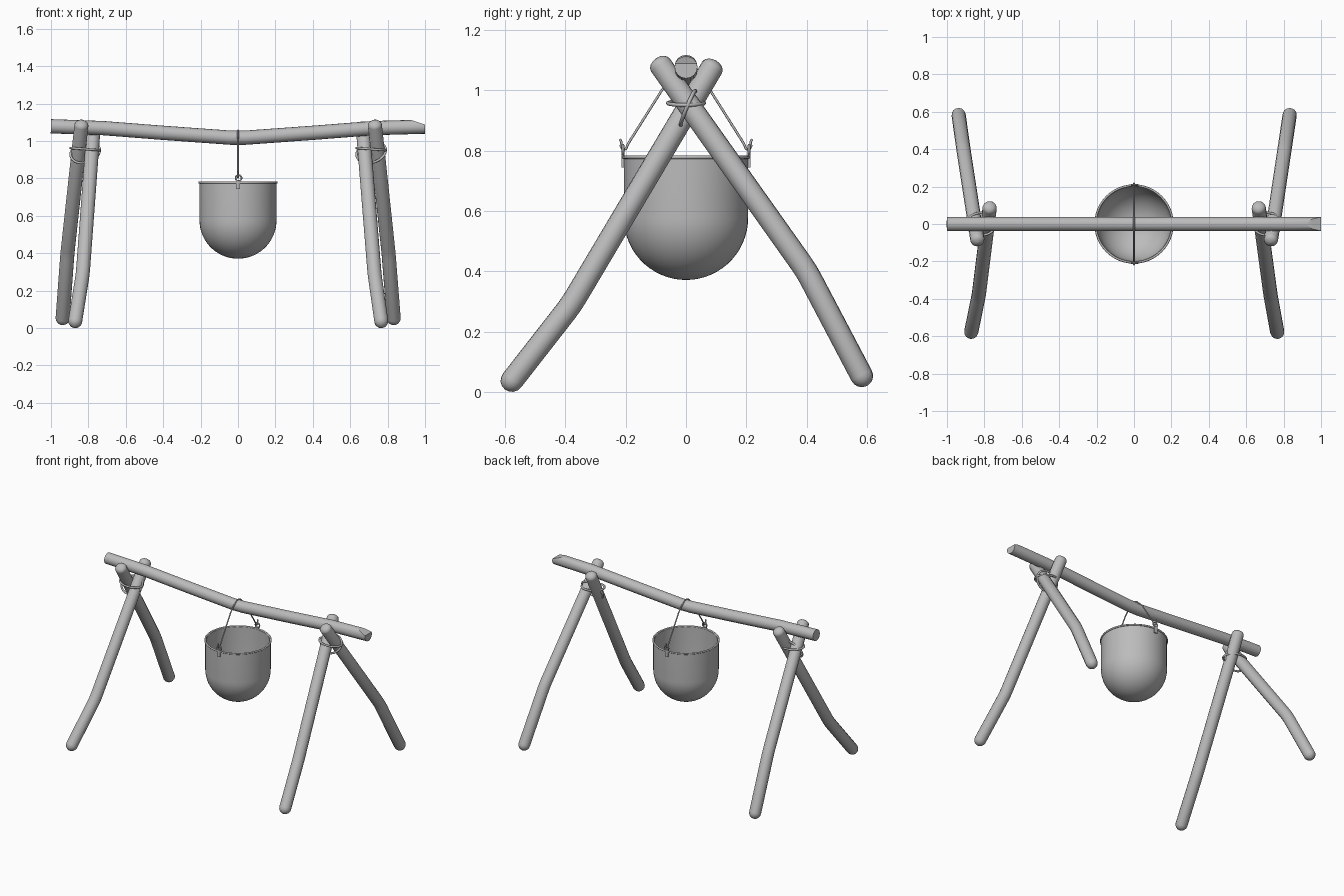
import bpy, bmesh, math
from mathutils import Vector

cube = bpy.data.objects.get("Cube")
if cube:
    bpy.data.objects.remove(cube, do_unlink=True)

grey = bpy.data.materials.new("plain grey")
grey.use_nodes = True
grey.diffuse_color = (0.5, 0.5, 0.5, 1)
bsdf = grey.node_tree.nodes["Principled BSDF"]
bsdf.inputs["Base Color"].default_value = (0.5, 0.5, 0.5, 1)
bsdf.inputs["Roughness"].default_value = 0.8


def finish(name, mesh, angle=40):
    """Link a mesh as a named, coloured, smooth part."""
    mesh.materials.clear()
    mesh.materials.append(grey)
    ob = bpy.data.objects.new(name, mesh)
    bpy.context.collection.objects.link(ob)
    bpy.ops.object.select_all(action='DESELECT')
    ob.select_set(True)
    bpy.context.view_layer.objects.active = ob
    bpy.ops.object.shade_smooth_by_angle(angle=math.radians(angle))
    return ob


def tube_mesh(points, radius, closed=False, sides=5, scales=None):
    """Sweep a round section along a polyline."""
    cu = bpy.data.curves.new("path", 'CURVE')
    cu.dimensions = '3D'
    cu.bevel_depth = radius
    cu.bevel_resolution = sides
    cu.use_fill_caps = True
    sp = cu.splines.new('POLY')
    sp.points.add(len(points) - 1)
    for i, p in enumerate(points):
        sp.points[i].co = (*p, 1)
        sp.points[i].radius = scales[i] if scales else 1
    sp.use_cyclic_u = closed
    tmp = bpy.data.objects.new("path", cu)
    bpy.context.collection.objects.link(tmp)
    deps = bpy.context.evaluated_depsgraph_get()
    mesh = bpy.data.meshes.new_from_object(tmp.evaluated_get(deps))
    bpy.data.objects.remove(tmp, do_unlink=True)
    bpy.data.curves.remove(cu)
    return mesh


def rounded_pole(name, points, radius):
    """Pole with domed ends and a slightly softened knee."""
    foot, knee, top = [Vector(p) for p in points]
    down, up = (foot - knee).normalized(), (top - knee).normalized()
    angles = [math.radians(a) for a in (86, 65, 45, 22, 0)]
    path = [foot + down * radius * (math.sin(a) - 1) for a in angles]
    scales = [math.cos(a) for a in angles]
    path += [knee + down * 0.03, knee + (down + up) * 0.03 * 0.25, knee + up * 0.03]
    scales += [1, 1, 1]
    path += [top + up * radius * (math.sin(a) * 0.7 - 0.7) for a in reversed(angles)]
    scales += [math.cos(a) for a in reversed(angles)]
    return finish(name, tube_mesh(path, radius, scales=scales), 60)


# Crossed legs: (foot, knee, top) for each pole
legs = {
    "right_front_leg": ((-0.875, -0.6, 0.008), (-0.83, -0.38, 0.29), (-0.77, 0.1, 1.098)),
    "right_back_leg": ((-0.94, 0.6, 0.02), (-0.912, 0.4, 0.4), (-0.835, -0.1, 1.105)),
    "left_front_leg": ((0.77, -0.6, 0.008), (0.73, -0.38, 0.29), (0.665, 0.1, 1.098)),
    "left_back_leg": ((0.835, 0.6, 0.02), (0.805, 0.4, 0.4), (0.73, -0.1, 1.105)),
}
for name, pts in legs.items():
    rounded_pole(name, pts, 0.038)

# Sagging crossbeam with one end cut at a slant
beam_path = [(-1, 0, 1.079), (-0.72, 0, 1.069), (-0.4, 0, 1.044), (-0.04, 0, 1.018),
             (0.04, 0, 1.018), (0.4, 0, 1.044), (0.72, 0, 1.069), (1, 0, 1.077)]
beam = tube_mesh(beam_path, 0.038, sides=6)
bm = bmesh.new()
bm.from_mesh(beam)
bmesh.ops.remove_doubles(bm, verts=bm.verts, dist=0.0001)
cut = bmesh.ops.bisect_plane(bm, geom=bm.verts[:] + bm.edges[:] + bm.faces[:],
                             plane_co=(0.92, 0, 1.114), plane_no=(0.32, 0, 1),
                             clear_outer=True)
rim = [e for e in bm.edges if e.is_boundary]
bmesh.ops.holes_fill(bm, edges=rim)
bmesh.ops.recalc_face_normals(bm, faces=bm.faces)
bm.to_mesh(beam)
bm.free()
finish("crossbeam", beam, 30)


# Rope lashings: one level loop and one slanted loop per leg pair
def loop(centre, a, b, n=32):
    c, a, b = Vector(centre), Vector(a), Vector(b)
    return [c + a * math.cos(2 * math.pi * i / n) + b * math.sin(2 * math.pi * i / n)
            for i in range(n)]


for side, x in (("right", -0.817), ("left", 0.712)):
    level = loop((x, 0, 0.957), (0.078, 0, -0.006), (0, 0.06, 0))
    slant = loop((x, 0.006, 0.94), (0.078, 0, 0.012), (0, 0.024, 0.056))
    finish(side + "_level_lashing", tube_mesh(level, 0.0065, True, 3), 60)
    finish(side + "_slanted_lashing", tube_mesh(slant, 0.0065, True, 3), 60)

# Round-bottomed open pot, spun from a wall profile
R, T, MID, TOP = 0.206, 0.008, 0.577, 0.778
arc = [math.radians(a) for a in range(0, 91, 6)]
profile = [(R * math.sin(a), MID - R * math.cos(a)) for a in arc]
profile += [(R, TOP), (R - T, TOP)]
profile += [((R - T) * math.sin(a), MID - (R - T) * math.cos(a)) for a in reversed(arc)]
bm = bmesh.new()
vs = [bm.verts.new((r, 0, z)) for r, z in profile]
es = [bm.edges.new(p) for p in zip(vs, vs[1:])]
bmesh.ops.spin(bm, geom=vs + es, cent=(0, 0, 0), axis=(0, 0, 1),
               angle=2 * math.pi, steps=48)
bmesh.ops.remove_doubles(bm, verts=bm.verts, dist=0.0002)
bmesh.ops.recalc_face_normals(bm, faces=bm.faces)
pot = bpy.data.meshes.new("pot")
bm.to_mesh(pot)
bm.free()
finish("pot", pot)
finish("pot_rim", tube_mesh(loop((0, 0, TOP), (R, 0, 0), (0, R, 0), 48), 0.006, True, 2), 60)

# Ears: a small plate with an eye ring on each side of the pot
for side, s in (("front", -1), ("back", 1)):
    bm = bmesh.new()
    bmesh.ops.create_cube(bm, size=1)
    for v in bm.verts:
        v.co = (v.co.x * 0.022, s * 0.209 + v.co.y * 0.01, 0.767 + v.co.z * 0.046)
    plate = bpy.data.meshes.new("ear")
    bm.to_mesh(plate)
    bm.free()
    finish(side + "_ear_plate", plate)
    eye = loop((0.003, s * 0.209, 0.802), (0.016, 0, 0), (0, 0, 0.016), 20)
    finish(side + "_ear_eye", tube_mesh(eye, 0.0045, True, 2), 60)

# Wire handle: hooks at both ends, bent over the crossbeam
half = [(0.219, 0.838), (0.214, 0.828), (0.216, 0.815), (0.212, 0.806), (0.205, 0.803),
        (0.198, 0.807), (0.194, 0.818), (0.186, 0.832), (0.08, 1.0), (0.042, 1.035),
        (0.028, 1.05), (0.012, 1.058)]
wire = [(0, -y, z) for y, z in half] + [(0, y, z) for y, z in reversed(half)]
finish("wire_handle", tube_mesh(wire, 0.0042, sides=2), 60)
